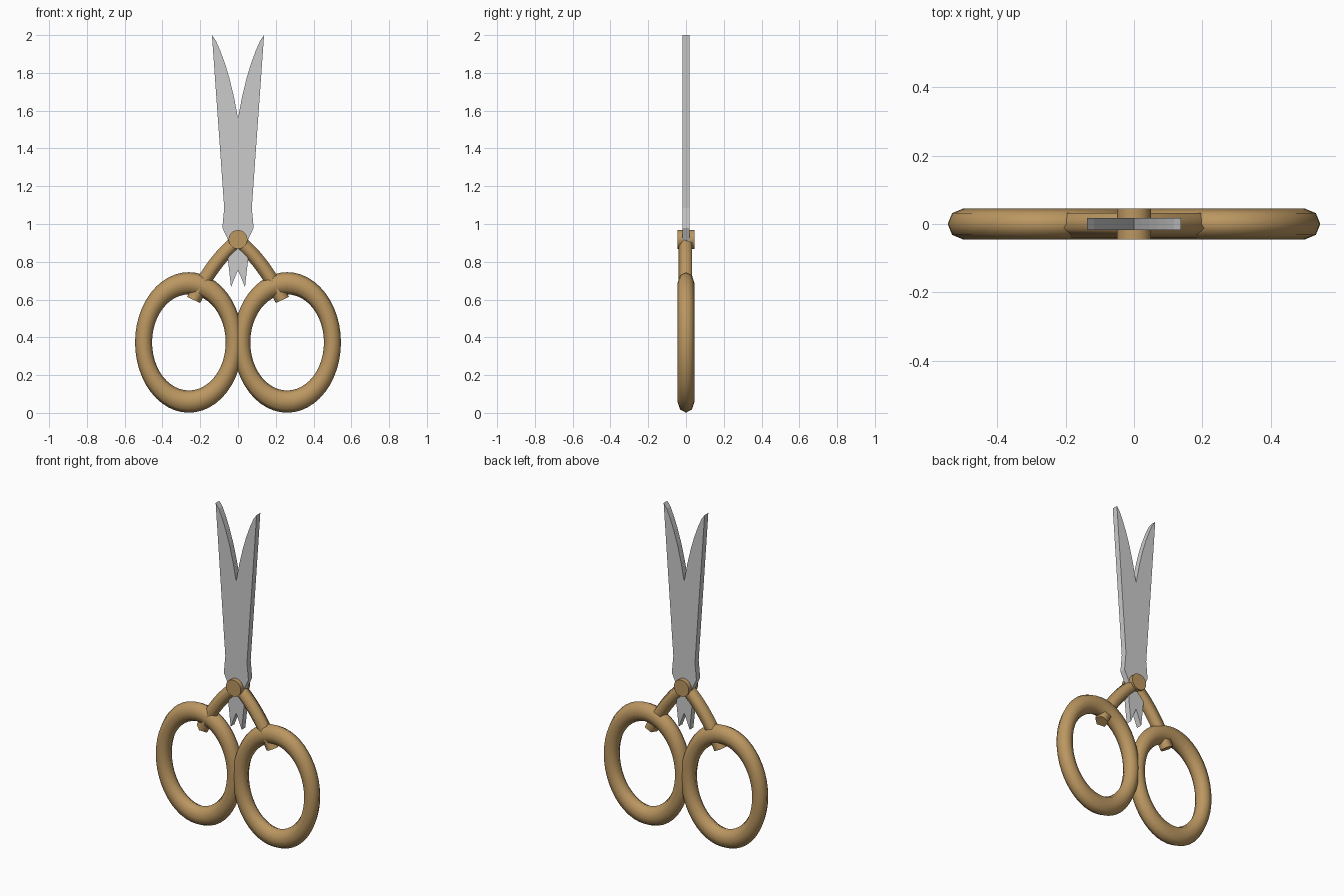
import bpy, bmesh, math
from mathutils import Vector

if "Cube" in bpy.data.objects:
    bpy.data.objects.remove(bpy.data.objects["Cube"])

brass = bpy.data.materials.new("handle_tan")
brass.diffuse_color = (0.50, 0.31, 0.12, 1)
brass.use_nodes = True
brass.node_tree.nodes["Principled BSDF"].inputs["Base Color"].default_value = brass.diffuse_color


def finish(name, bm, mat=None, smooth=None):
    bmesh.ops.recalc_face_normals(bm, faces=bm.faces)
    me = bpy.data.meshes.new(name)
    bm.to_mesh(me)
    bm.free()
    ob = bpy.data.objects.new(name, me)
    bpy.context.collection.objects.link(ob)
    if mat:
        me.materials.append(mat)
    if smooth:
        bpy.ops.object.select_all(action='DESELECT')
        ob.select_set(True)
        bpy.context.view_layer.objects.active = ob
        bpy.ops.object.shade_smooth_by_angle(angle=math.radians(smooth))
    return ob


def tube(name, centres, sides, radius_fn, closed):
    """Sweep a ring of points (radius_fn gives offset) along centres."""
    bm = bmesh.new()
    rings = [[bm.verts.new(radius_fn(i, k)) for k in range(sides)] for i in range(centres)]
    for i in range(centres if closed else centres - 1):
        a, b = rings[i], rings[(i + 1) % centres]
        for k in range(sides):
            m = (k + 1) % sides
            bm.faces.new((a[k], a[m], b[m], b[k]))
    if not closed:
        bm.faces.new(rings[0])
        bm.faces.new(rings[-1])
    return finish(name, bm, brass, 75 if not closed else 60)


# Blade outline: tip, curved cutting edge, shoulder, tail, back
OUTLINE = [(0.138, 2.0), (0.117, 1.97), (0.095, 1.92), (0.069, 1.85), (0.045, 1.77),
           (0.021, 1.67), (0, 1.56), (-0.05, 1.3), (-0.07, 1.085), (-0.083, 0.98),
           (-0.05, 0.91), (-0.052, 0.80), (-0.037, 0.665), (0, 0.757), (0.03, 0.83),
           (0.05, 0.91), (0.083, 0.98), (0.073, 1.085)]


def blade(name, side):
    bm = bmesh.new()
    face = bm.faces.new([bm.verts.new((side * x, -0.018, z)) for x, z in OUTLINE])
    ext = bmesh.ops.extrude_face_region(bm, geom=[face])
    bmesh.ops.translate(bm, vec=(0, 0.036, 0),
                        verts=[v for v in ext["geom"] if isinstance(v, bmesh.types.BMVert)])
    finish(name, bm)


# Finger ring: oval torus with an eight-sided section
def finger_ring(name, side):
    def point(i, k):
        t, p = math.tau * i / 48, math.tau * k / 8
        r = 0.24 + 0.045 * math.cos(p)
        return (side * (0.26 + r * math.cos(t)), 0.045 * math.sin(p), 0.373 + 1.305 * r * math.sin(t))
    tube(name, 48, 8, point, True)


# Arm: five-sided curved rod from the pivot into the ring
def arm(name, side):
    a, b, c = Vector((0.025, 0, 0.89)), Vector((0.14, 0, 0.79)), Vector((0.235, 0, 0.598))
    n = 12

    def point(i, k):
        t = i / (n - 1)
        pos = a * (1 - t) ** 2 + b * 2 * t * (1 - t) + c * t * t
        tan = ((b - a) * (1 - t) + (c - b) * t).normalized()
        ang = math.tau * k / 5
        across = Vector((-tan.z, 0, tan.x))
        p = pos + 0.04 * (across * math.sin(ang) - Vector((0, 1, 0)) * math.cos(ang))
        return (side * p.x, p.y, p.z)
    tube(name, n, 5, point, False)


for label, side in (("right", 1), ("left", -1)):
    blade(label + "_blade", side)
    finger_ring(label + "_finger_ring", side)
    arm(label + "_arm", side)

# Pivot pin through both blades
bpy.ops.mesh.primitive_cylinder_add(vertices=24, radius=0.05, depth=0.09,
                                    location=(0, 0, 0.918), rotation=(math.pi / 2, 0, 0))
pin = bpy.context.object
pin.name = "pivot_pin"
pin.data.materials.append(brass)
bpy.ops.object.shade_smooth_by_angle(angle=math.radians(30))
